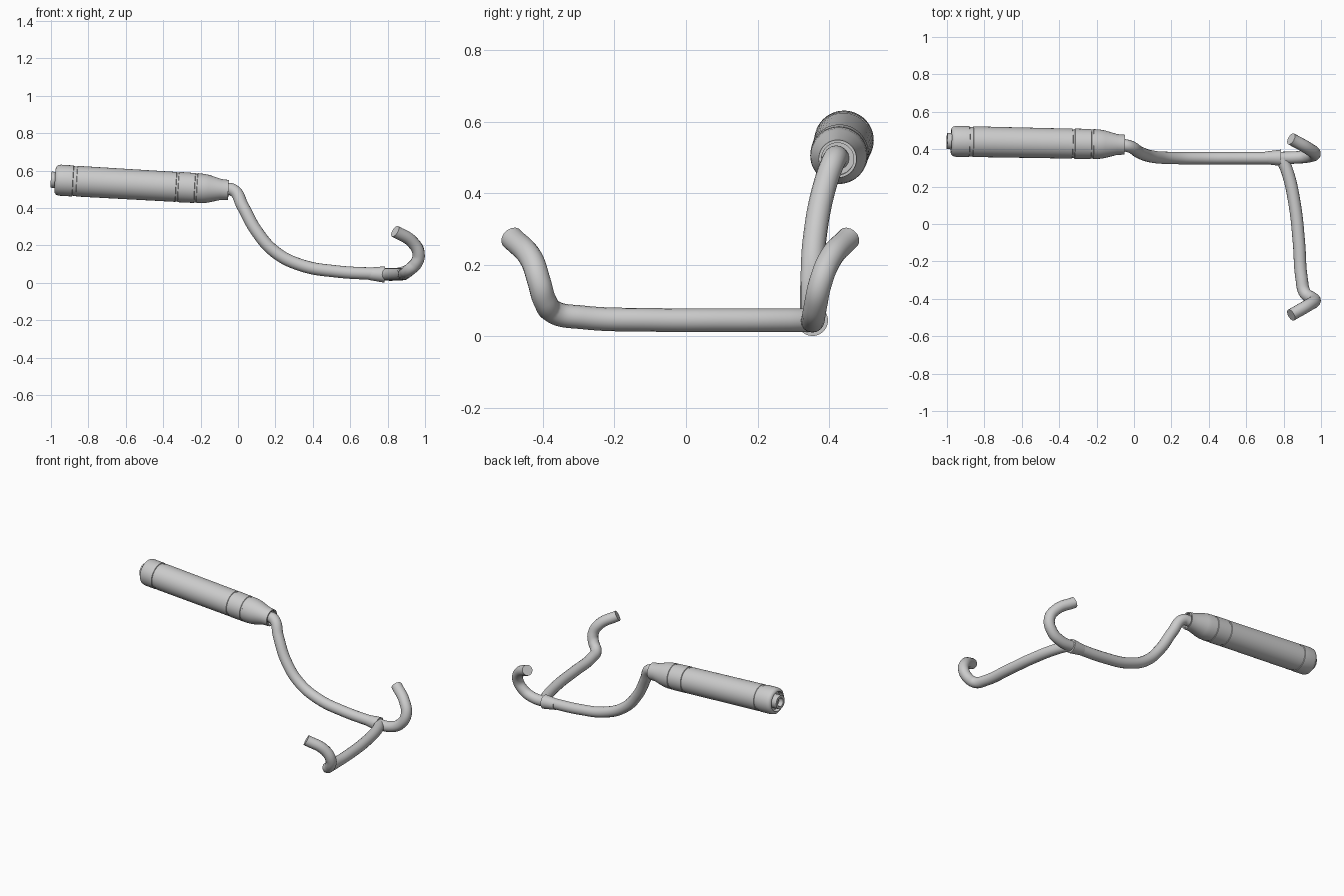
import bpy, bmesh, math
from mathutils import Vector, Matrix

if "Cube" in bpy.data.objects:
    bpy.data.objects.remove(bpy.data.objects["Cube"])

# One plain grey for every part
grey = bpy.data.materials.new("light grey metal")
grey.use_nodes = True
GREY = (0.6, 0.6, 0.6, 1)
grey.diffuse_color = GREY
grey.node_tree.nodes["Principled BSDF"].inputs["Base Color"].default_value = GREY


def finish(obj):
    bpy.ops.object.select_all(action='DESELECT')
    bpy.context.view_layer.objects.active = obj
    obj.select_set(True)
    if obj.type == 'CURVE':
        bpy.ops.object.convert(target='MESH')
        obj = bpy.context.object
    obj.data.materials.clear()
    obj.data.materials.append(grey)
    bpy.ops.object.shade_smooth_by_angle(angle=math.radians(35))


def rod(name, points, radius=0.033):
    """Round bar swept along a smooth path with flat ends."""
    curve = bpy.data.curves.new(name, 'CURVE')
    curve.dimensions = '3D'
    curve.bevel_depth = radius
    curve.bevel_resolution = 6
    curve.use_fill_caps = True
    curve.resolution_u = 10
    spline = curve.splines.new('BEZIER')
    spline.bezier_points.add(len(points) - 1)
    for bp, p in zip(spline.bezier_points, points):
        bp.co = p
        bp.handle_left_type = bp.handle_right_type = 'AUTO'
    obj = bpy.data.objects.new(name, curve)
    bpy.context.collection.objects.link(obj)
    finish(obj)


def lathe(name, profile, start, end, steps=48):
    """Revolve (distance, radius) pairs around the line from start to end."""
    bm = bmesh.new()
    verts = [bm.verts.new((r, 0, t)) for t, r in profile]
    edges = [bm.edges.new(pair) for pair in zip(verts, verts[1:])]
    bmesh.ops.spin(bm, geom=verts + edges, cent=(0, 0, 0), axis=(0, 0, 1),
                   angle=math.tau, steps=steps, use_merge=False)
    bmesh.ops.remove_doubles(bm, verts=bm.verts, dist=0.0003)
    bmesh.ops.recalc_face_normals(bm, faces=bm.faces)
    direction = Vector(end) - Vector(start)
    turn = direction.to_track_quat('Z', 'Y').to_matrix().to_4x4()
    bm.transform(Matrix.Translation(start) @ turn)
    mesh = bpy.data.meshes.new(name)
    bm.to_mesh(mesh)
    bm.free()
    obj = bpy.data.objects.new(name, mesh)
    bpy.context.collection.objects.link(obj)
    finish(obj)


# Handle: butt stub, rounded cap, grip, collar and tapered nose with socket
butt, nose = (-1, 0.443, 0.551), (-0.05, 0.424, 0.496)
lathe("handle", [
    (0.03, 0), (0.03, 0.027), (0, 0.027), (0, 0.043), (0.05, 0.043),
    (0.05, 0.062), (0.022, 0.062), (0.024, 0.07), (0.032, 0.079),
    (0.048, 0.083), (0.118, 0.083), (0.12, 0.079), (0.138, 0.079),
    (0.14, 0.082), (0.67, 0.08), (0.672, 0.077), (0.682, 0.077),
    (0.684, 0.081), (0.77, 0.08), (0.772, 0.077), (0.782, 0.077),
    (0.784, 0.08), (0.82, 0.078), (0.845, 0.074), (0.91, 0.056),
    (0.951, 0.053), (0.951, 0.045), (0.93, 0.045), (0.93, 0)],
    butt, nose)

# Main shank sweeping down from the nose
rod("shank", [(-0.085, 0.425, 0.498), (-0.025, 0.415, 0.495),
              (0.025, 0.385, 0.41), (0.1, 0.36, 0.275), (0.2, 0.353, 0.163),
              (0.34, 0.352, 0.093), (0.52, 0.352, 0.061), (0.78, 0.352, 0.046)])

# Flared collar where the crossbar joins
lathe("joint_collar", [(0, 0), (0, 0.033), (0.08, 0.043), (0.085, 0.043), (0.085, 0)],
      (0.7, 0.354, 0.048), (0.785, 0.354, 0.044))

# Rear hook continuing the shank
rod("rear_hook", [(0.74, 0.352, 0.046), (0.87, 0.356, 0.05), (0.935, 0.362, 0.085),
                  (0.966, 0.376, 0.15), (0.935, 0.402, 0.215), (0.84, 0.455, 0.275)])

# Crossbar running forward and ending in the matching front hook
rod("crossbar_and_front_hook", [
    (0.79, 0.35, 0.045), (0.82, 0.28, 0.045), (0.86, 0.1, 0.045),
    (0.882, -0.1, 0.046), (0.896, -0.29, 0.053), (0.915, -0.37, 0.068),
    (0.95, -0.395, 0.1), (0.966, -0.41, 0.15), (0.935, -0.432, 0.215),
    (0.84, -0.487, 0.275)])
